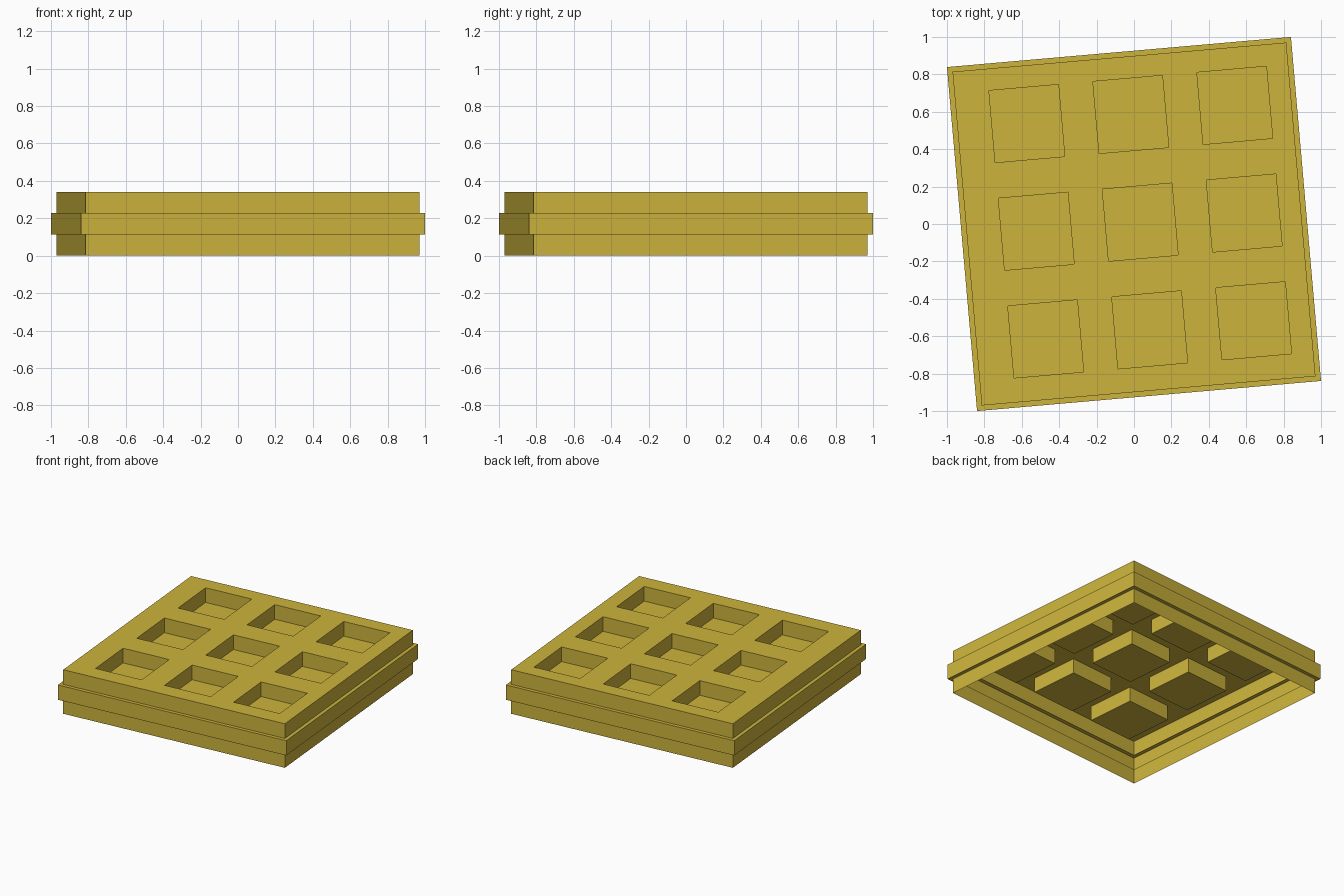
import bpy, bmesh, math

cube = bpy.data.objects.get("Cube")
if cube:
    bpy.data.objects.remove(cube, do_unlink=True)

BODY, BAND = 0.8955, 0.9231          # half widths of the body and the raised band
LOW, HIGH, TOP = 0.113, 0.227, 0.34  # band bottom, band top, tray top
PITCH, POCKET, OFFSET = (0.558, 0.578), (0.373, 0.386), (0.034, 0.007)

mat = bpy.data.materials.new("mustard yellow")
mat.use_nodes = True
colour = (0.61, 0.455, 0.045, 1)
mat.diffuse_color = colour
mat.node_tree.nodes["Principled BSDF"].inputs["Base Color"].default_value = colour

bm = bmesh.new()


def quad(*points):
    bm.faces.new([bm.verts.new(p) for p in points])


def ring(x0, x1, y0, y1, z):
    return [(x0, y0, z), (x1, y0, z), (x1, y1, z), (x0, y1, z)]


def bridge(lower, upper):
    for i in range(4):
        j = (i + 1) % 4
        quad(lower[i], lower[j], upper[j], upper[i])


# Thin outer wall, open underneath, with a stepped band around the middle
profile = [(BODY, 0), (BODY, LOW), (BAND, LOW), (BAND, HIGH), (BODY, HIGH), (BODY, TOP)]
rings = [ring(-r, r, -r, r, z) for r, z in profile]
for lower, upper in zip(rings, rings[1:]):
    bridge(lower, upper)


# Top deck with a three by three set of sunken pockets
def cuts(axis):
    edges = [-BODY, BODY]
    for k in (-1, 0, 1):
        centre = OFFSET[axis] + k * PITCH[axis]
        edges += [centre - POCKET[axis] / 2, centre + POCKET[axis] / 2]
    return sorted(edges)


xs, ys = cuts(0), cuts(1)
for i in range(len(xs) - 1):
    for j in range(len(ys) - 1):
        rim = ring(xs[i], xs[i + 1], ys[j], ys[j + 1], TOP)
        if i % 2 and j % 2:
            floor = ring(xs[i], xs[i + 1], ys[j], ys[j + 1], HIGH)
            bridge(rim, floor)
            quad(*floor)
        else:
            quad(*rim)

bmesh.ops.remove_doubles(bm, verts=bm.verts, dist=0.0001)
# Merge the deck cells into one flat surface around the pockets
bmesh.ops.dissolve_limit(bm, angle_limit=math.radians(1), verts=bm.verts, edges=bm.edges)

mesh = bpy.data.meshes.new("pocketed_tray")
bm.to_mesh(mesh)
bm.free()
mesh.materials.append(mat)
tray = bpy.data.objects.new("pocketed_tray", mesh)
tray.rotation_euler.z = math.radians(5)
bpy.context.scene.collection.objects.link(tray)
